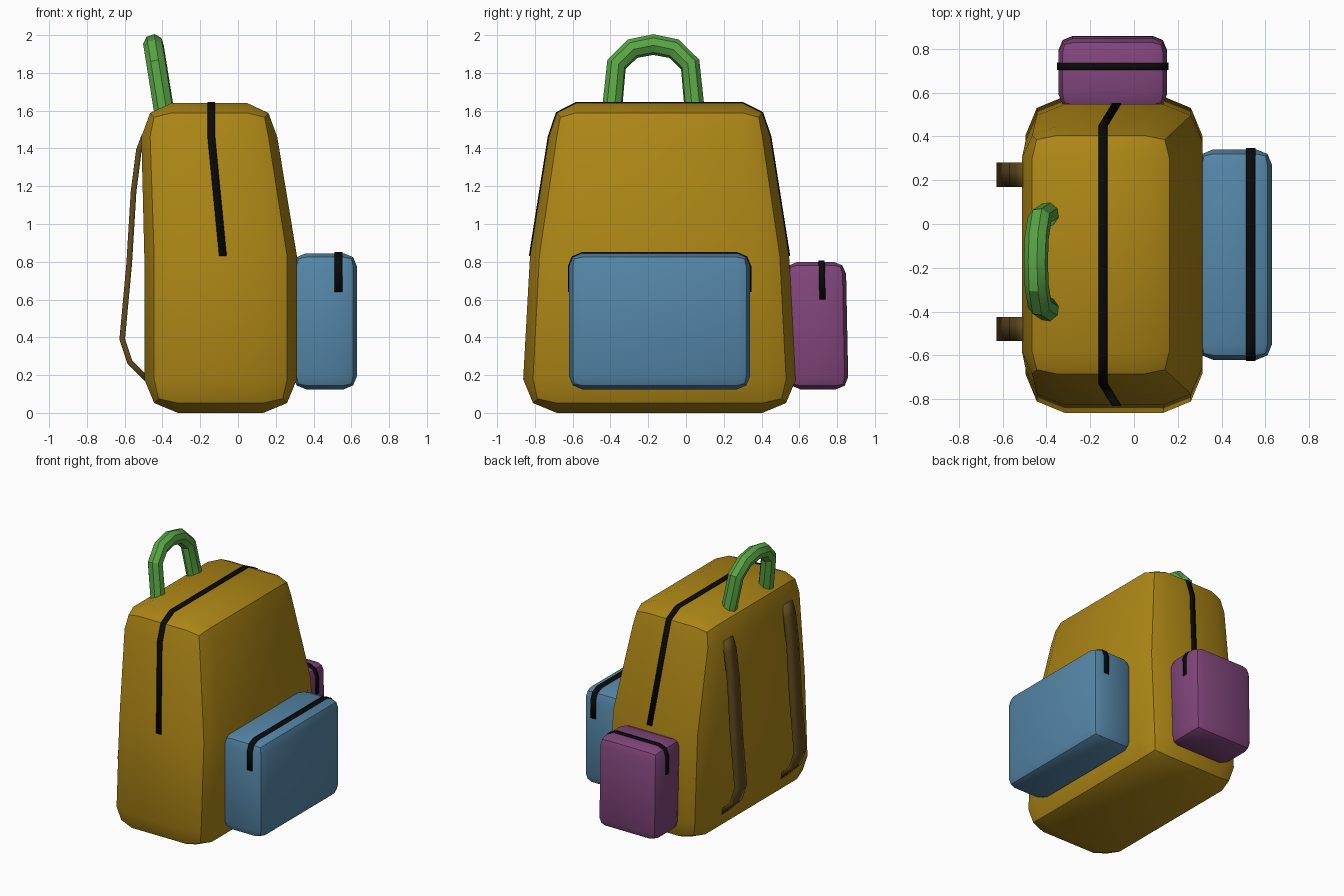
import bpy, bmesh, math
from mathutils import Vector

if "Cube" in bpy.data.objects:
    bpy.data.objects.remove(bpy.data.objects["Cube"])


def material(name, rgb):
    m = bpy.data.materials.new(name)
    m.diffuse_color = (*rgb, 1)
    m.use_nodes = True
    m.node_tree.nodes["Principled BSDF"].inputs["Base Color"].default_value = m.diffuse_color
    return m


OCHRE = material("ochre_fabric", (0.42, 0.24, 0.008))
BLUE = material("blue_fabric", (0.09, 0.24, 0.39))
PURPLE = material("purple_fabric", (0.22, 0.06, 0.20))
GREEN = material("green_handle", (0.10, 0.38, 0.06))
BLACK = material("black_zip", (0.003, 0.003, 0.003))
BROWN = material("brown_strap", (0.12, 0.07, 0.012))


def finish(name, bm, mat):
    bmesh.ops.recalc_face_normals(bm, faces=bm.faces)
    me = bpy.data.meshes.new(name)
    bm.to_mesh(me)
    bm.free()
    ob = bpy.data.objects.new(name, me)
    bpy.context.collection.objects.link(ob)
    me.materials.append(mat)
    smooth(ob)
    return ob


def smooth(ob):
    bpy.ops.object.select_all(action='DESELECT')
    ob.select_set(True)
    bpy.context.view_layer.objects.active = ob
    bpy.ops.object.shade_smooth_by_angle(angle=math.radians(30))


def rounded_box(name, lo, hi, bevel, mat, cut_z=None, warp=None):
    """Box with two-segment bevels, optionally loop-cut and warped."""
    bm = bmesh.new()
    bmesh.ops.create_cube(bm, size=1)
    for v in bm.verts:
        v.co = [l + (c + 0.5) * (h - l) for c, l, h in zip(v.co, lo, hi)]
    bmesh.ops.bevel(bm, geom=bm.edges[:], offset=bevel, segments=2,
                    profile=0.5, affect='EDGES')
    if cut_z:
        bmesh.ops.bisect_plane(bm, geom=bm.verts[:] + bm.edges[:] + bm.faces[:],
                               plane_co=(0, 0, cut_z), plane_no=(0, 0, 1))
    if warp:
        for v in bm.verts:
            v.co = warp(v.co)
    return finish(name, bm, mat)


def ribbon(name, path, half_width, thickness, mat):
    """Flat band swept along a path, widened along half_width."""
    bm = bmesh.new()
    w = Vector(half_width)
    rows = [(bm.verts.new(Vector(p) - w), bm.verts.new(Vector(p) + w)) for p in path]
    for (a, b), (c, d) in zip(rows, rows[1:]):
        bm.faces.new((a, b, d, c))
    ob = finish(name, bm, mat)
    mod = ob.modifiers.new("thickness", 'SOLIDIFY')
    mod.thickness = thickness
    mod.offset = 0
    return ob


def arch(half, z0, top, r):
    """(across, z) points up one side, over the bevels and down the other."""
    k = r * (1 - math.sqrt(0.5))
    left = [(-half, z0), (-half, top - r), (-half + k, top - k), (-half + r, top)]
    return left + [(-u, z) for u, z in reversed(left)]


# Main body: tapered toward the top and leaning slightly to the back
CX, CY, HX, HY, TOP, R, MID = -0.092, -0.14, 0.404, 0.722, 1.64, 0.178, 0.83


def lerp(z, stops):
    for (z0, a), (z1, b) in zip(stops, stops[1:]):
        if z <= z1:
            return a + (b - a) * max(0, (z - z0) / (z1 - z0))
    return stops[-1][1]


def taper(p):
    sx = lerp(p.z, [(MID, 1), (TOP - R, 0.89)])
    sy = lerp(p.z, [(R, 1), (MID, 0.95), (TOP - R, 0.812)])
    shift = lerp(p.z, [(MID, 0), (TOP - R, -0.06)])
    return Vector((CX + shift + (p.x - CX) * sx, CY + (p.y - CY) * sy, p.z))


rounded_box("main_body", (CX - HX, CY - HY, 0), (CX + HX, CY + HY, TOP), R,
            OCHRE, MID, taper)
ribbon("main_zip", [taper(Vector((-0.08, CY + u, z))) for u, z in arch(HY, MID, TOP, R)],
       (0.02, 0, 0), 0.012, BLACK)

# Blue pocket on the broad side
rounded_box("large_pocket", (0.29, -0.62, 0.125), (0.63, 0.34, 0.845), 0.07, BLUE)
ribbon("large_pocket_zip", [(0.533, -0.14 + u, z) for u, z in arch(0.48, 0.64, 0.845, 0.07)],
       (0.021, 0, 0), 0.012, BLACK)


# Purple pocket on the narrow side, leaning with the body
def lean(p):
    return Vector((p.x, p.y - 0.02 * (p.z - 0.12), p.z))


rounded_box("small_pocket", (-0.345, 0.54, 0.125), (0.151, 0.86, 0.80), 0.065,
            PURPLE, None, lean)
ribbon("small_pocket_zip",
       [lean(Vector((-0.097 + u, 0.732, z))) for u, z in arch(0.248, 0.6, 0.80, 0.065)],
       (0, 0.016, 0), 0.012, BLACK)

# Shoulder straps
strap = [(-0.495, 1.47), (-0.525, 1.39), (-0.553, 1.17), (-0.576, 0.79),
         (-0.613, 0.39), (-0.572, 0.268), (-0.475, 0.17)]
for side, y in (("right", -0.48), ("left", 0.225)):
    ribbon("shoulder_strap_" + side, [(x, y, z) for x, z in strap],
           (0, 0.055, 0), 0.03, BROWN)

# Carry handle: eight-sided tube
half = [(-0.222, 1.57), (-0.195, 1.845), (-0.11, 1.928)]
pts = half + [(0, 1.95)] + [(-u, z) for u, z in reversed(half)]
cu = bpy.data.curves.new("carry_handle", 'CURVE')
cu.dimensions = '3D'
cu.bevel_depth = 0.055
cu.bevel_resolution = 2
cu.use_fill_caps = True
sp = cu.splines.new('POLY')
sp.points.add(len(pts) - 1)
for p, (u, z) in zip(sp.points, pts):
    p.co = (-0.395 - 0.16 * (z - 1.62), -0.173 + u, z, 1)
handle = bpy.data.objects.new("carry_handle", cu)
bpy.context.collection.objects.link(handle)
cu.materials.append(GREEN)
bpy.ops.object.select_all(action='DESELECT')
handle.select_set(True)
bpy.context.view_layer.objects.active = handle
bpy.ops.object.convert(target='MESH')
smooth(bpy.context.object)
